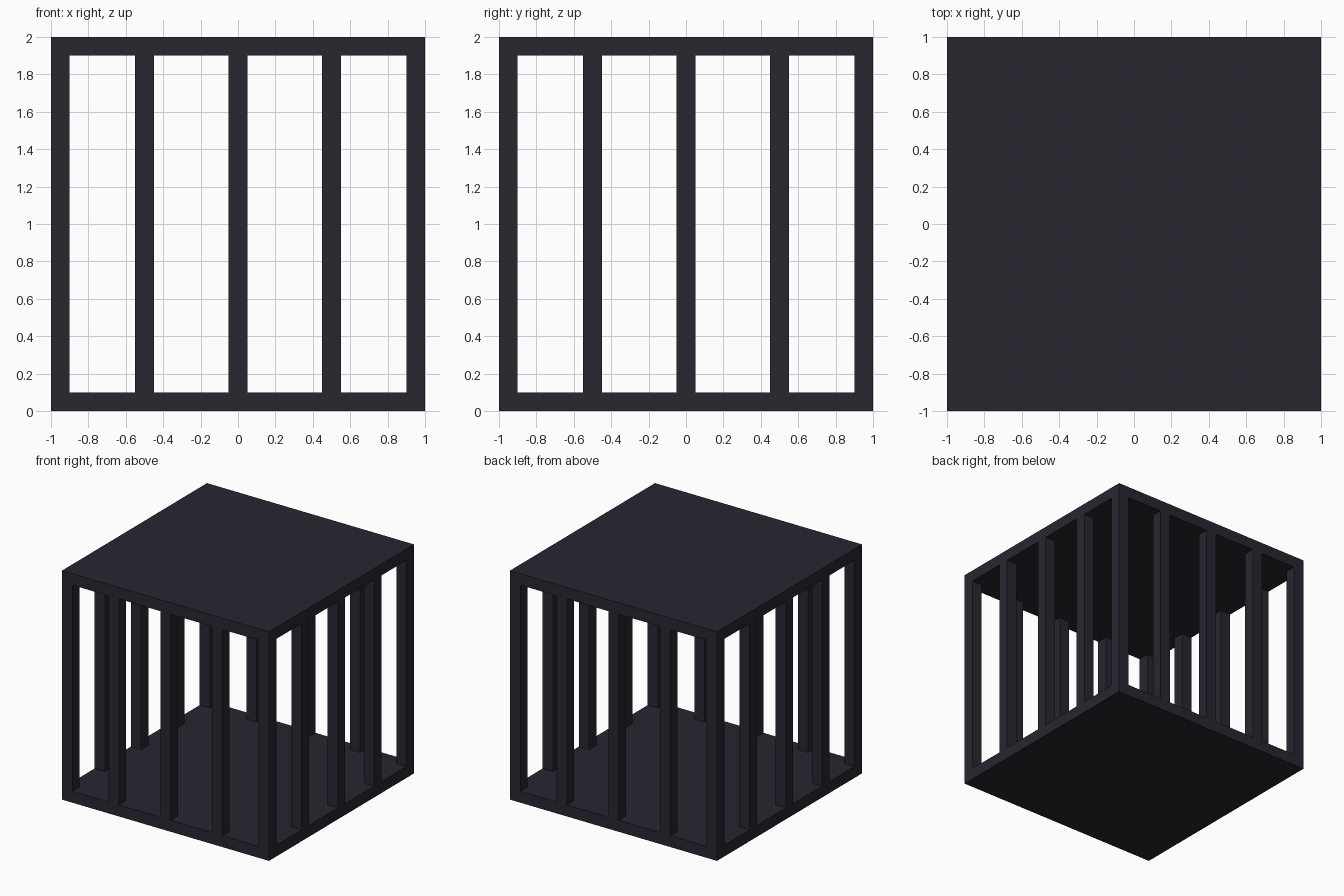
import bpy

if "Cube" in bpy.data.objects:
    bpy.data.objects.remove(bpy.data.objects["Cube"])

iron = bpy.data.materials.new("dark iron")
iron.diffuse_color = (0.02, 0.02, 0.03, 1)
iron.use_nodes = True
iron.node_tree.nodes["Principled BSDF"].inputs["Base Color"].default_value = iron.diffuse_color


def box(name, center, size):
    bpy.ops.mesh.primitive_cube_add(size=1, location=center)
    ob = bpy.context.object
    ob.name = name
    ob.scale = size
    bpy.ops.object.transform_apply(location=False, rotation=False, scale=True)
    ob.data.materials.append(iron)


T = 0.1  # plate thickness and bar width

# floor and roof plates
box("floor_plate", (0, 0, T / 2), (2, 2, T))
box("roof_plate", (0, 0, 2 - T / 2), (2, 2, T))

# square bars around the perimeter, flush with the plate edges
spots = (-0.95, -0.5, 0, 0.5, 0.95)
for x in spots:
    for y in spots:
        if max(abs(x), abs(y)) > 0.9:
            kind = "corner_bar" if abs(x) == abs(y) else "side_bar"
            box(kind, (x, y, 1), (T, T, 2 - 2 * T))
